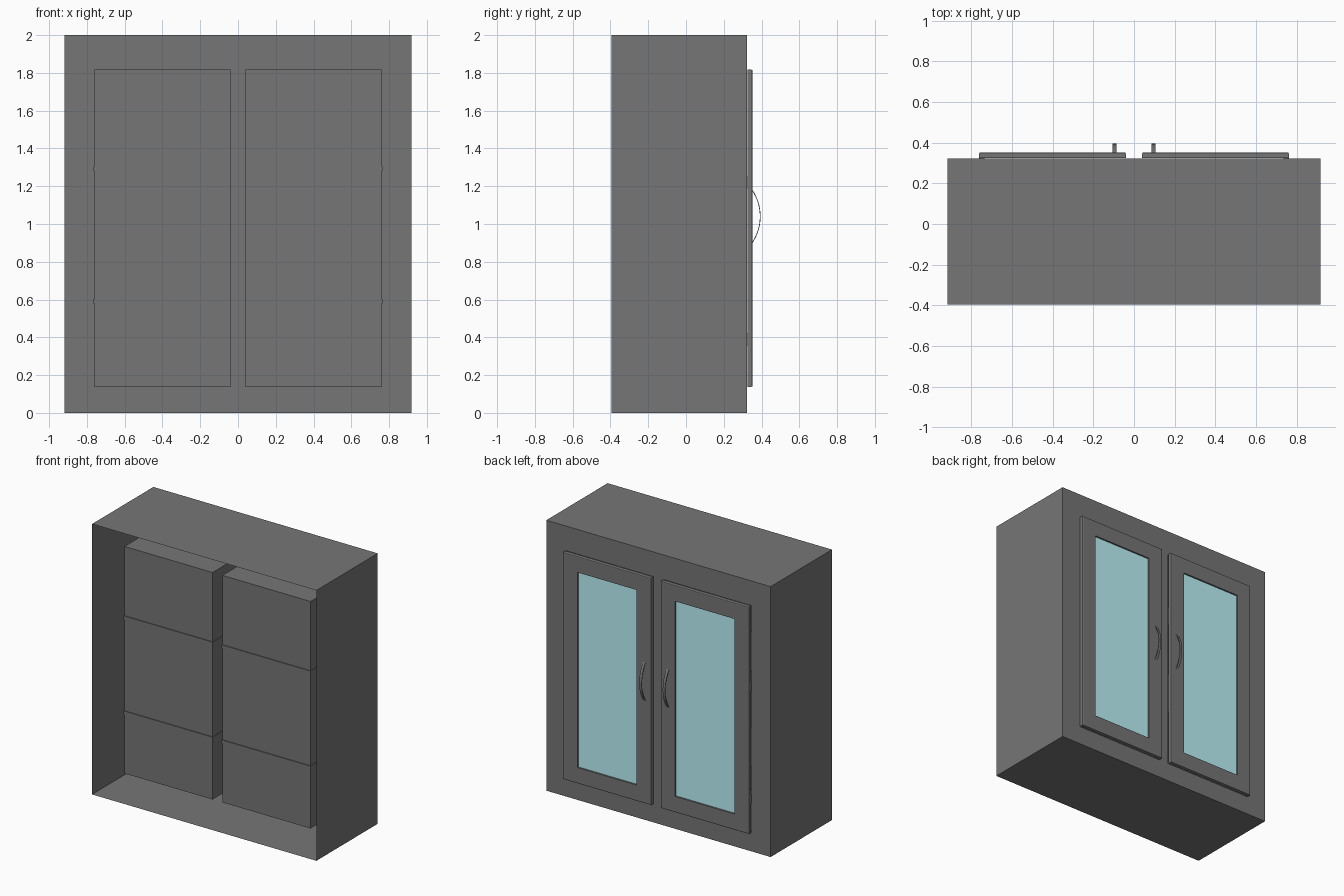
import bpy, bmesh, math

if "Cube" in bpy.data.objects:
    bpy.data.objects.remove(bpy.data.objects["Cube"])

W, BACK, FRONT, H = 0.918, -0.395, 0.322, 2.0      # body half width, y range, height
X0, X1, Z0, Z1 = 0.04, 0.761, 0.138, 1.817          # door / compartment opening
DEPTH = -0.24                                       # inner end of the compartments


def material(name, rgb):
    m = bpy.data.materials.new(name)
    m.diffuse_color = (*rgb, 1)
    m.use_nodes = True
    m.node_tree.nodes["Principled BSDF"].inputs["Base Color"].default_value = m.diffuse_color
    return m


dark = material("dark_grey", (0.18, 0.18, 0.18))
glass = material("pane_blue", (0.50, 0.91, 0.96))


def finish(name, bm, mat=dark, smooth=False):
    bmesh.ops.remove_doubles(bm, verts=bm.verts, dist=1e-5)
    bmesh.ops.recalc_face_normals(bm, faces=bm.faces)
    me = bpy.data.meshes.new(name)
    bm.to_mesh(me)
    bm.free()
    me.materials.append(mat)
    ob = bpy.data.objects.new(name, me)
    bpy.context.collection.objects.link(ob)
    if smooth:
        bpy.context.view_layer.objects.active = ob
        ob.select_set(True)
        bpy.ops.object.shade_smooth_by_angle(angle=math.radians(35))
        ob.select_set(False)
    return ob


def quad(bm, *pts):
    return bm.faces.new([bm.verts.new(p) for p in pts])


def box(name, xs, ys, zs, mat=dark):
    bm = bmesh.new()
    bmesh.ops.create_cube(bm, size=1)
    for v in bm.verts:
        v.co = [(r[0] + r[1]) / 2 + c * abs(r[1] - r[0]) for r, c in zip((xs, ys, zs), v.co)]
    return finish(name, bm, mat)


def rect(x0, x1, z0, z1, y, m=0.0):
    return [(x0 + m, y, z0 + m), (x1 - m, y, z0 + m), (x1 - m, y, z1 - m), (x0 + m, y, z1 - m)]


def bridge(bm, a, b):
    for i in range(4):
        j = (i + 1) % 4
        quad(bm, a[i], a[j], b[j], b[i])


# Body: hollow shell, open at -y, with two recessed compartments on the door side
bm = bmesh.new()
bridge(bm, rect(-W, W, 0, H, BACK), rect(-W, W, 0, H, FRONT))
xc, zc = [-W, -X1, -X0, X0, X1, W], [0, Z0, Z1, H]
for i in range(5):
    for j in range(3):
        cell = (xc[i], xc[i + 1], zc[j], zc[j + 1])
        if j == 1 and i in (1, 3):
            bridge(bm, rect(*cell, FRONT), rect(*cell, DEPTH))
            quad(bm, *rect(*cell, DEPTH))
        else:
            quad(bm, *rect(*cell, FRONT))
finish("cabinet_body", bm)

for s, side in ((-1, "left"), (1, "right")):
    xs = sorted((s * X0, s * X1))

    # Shelves poke slightly through the compartment walls
    for k, z in enumerate((0.590, 1.293)):
        box(f"{side}_shelf_{k + 1}", (xs[0] - 0.004, xs[1] + 0.004),
            (DEPTH - 0.006, 0.28), (z - 0.012, z + 0.012))

    # Door frame: lofted ring with a small rounded outer front edge, flat shaded
    yb, yf, r, rail = 0.325, 0.352, 0.006, 0.118
    prof = [(0, yb)]
    for k in range(3):
        a = math.radians(45 * k)
        prof.append((r - r * math.cos(a), yf - r + r * math.sin(a)))
    prof += [(rail, yf), (rail, yb)]
    bm = bmesh.new()
    loops = [rect(*xs, Z0, Z1, y, m) for m, y in prof]
    for a, b in zip(loops, loops[1:] + loops[:1]):
        bridge(bm, a, b)
    finish(f"{side}_door_frame", bm)

    # Glass pane, slightly recessed
    box(f"{side}_door_pane", (xs[0] + rail, xs[1] - rail), (0.334, 0.340),
        (Z0 + rail, Z1 - rail), glass)

    # Hinges in the gap between door and body
    for k, z in enumerate((0.39, 1.22)):
        box(f"{side}_hinge_{k + 1}", sorted((s * 0.735, s * 0.761)), (0.316, 0.327),
            (z - 0.032, z + 0.032))

    # Handle: thin curved strip
    half, rise, zm, t, n = 0.142, 0.044, 1.04, 0.004, 16
    R = (half ** 2 + rise ** 2) / (2 * rise)
    amax = math.asin(half / R)
    cy = 0.395 - R
    bm = bmesh.new()
    rings = []
    for k in range(n + 1):
        a = -amax + 2 * amax * k / n
        rings.append([bm.verts.new((s * 0.096 + dx, cy + q * math.cos(a), zm + q * math.sin(a)))
                      for dx, q in ((-0.01, R), (0.01, R), (0.01, R - t), (-0.01, R - t))])
    for a, b in zip(rings, rings[1:]):
        for i in range(4):
            j = (i + 1) % 4
            bm.faces.new((a[i], a[j], b[j], b[i]))
    bm.faces.new(rings[0])
    bm.faces.new(rings[-1])
    finish(f"{side}_handle", bm, smooth=True)
